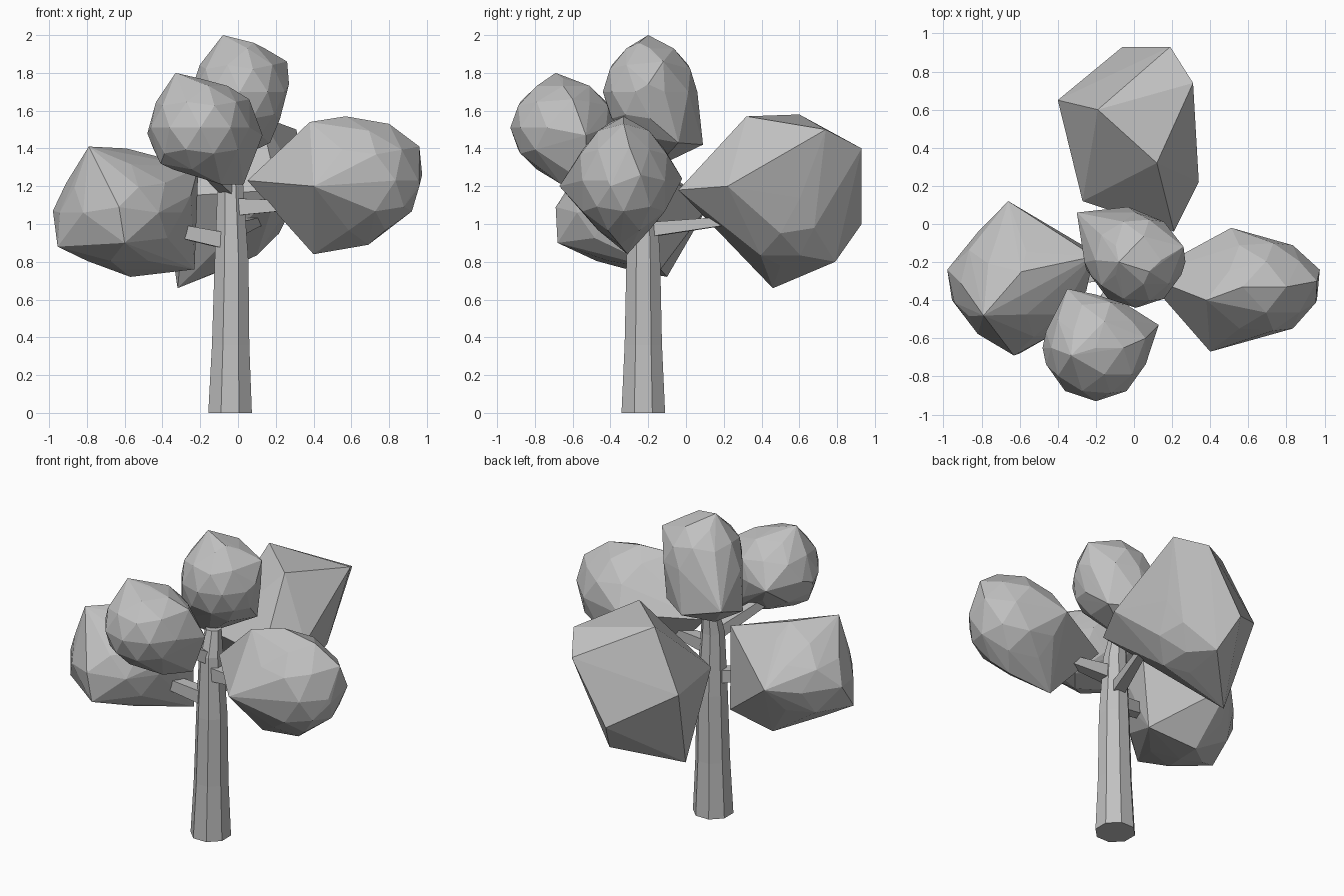
import bpy
import bmesh
from math import pi
from mathutils import Matrix, Vector

cube = bpy.data.objects.get("Cube")
if cube:
    bpy.data.objects.remove(cube, do_unlink=True)

grey = bpy.data.materials.new("plain grey")
grey.use_nodes = True
grey.diffuse_color = (0.53, 0.53, 0.53, 1)
grey.node_tree.nodes["Principled BSDF"].inputs["Base Color"].default_value = grey.diffuse_color


def finish(name, bm):
    """Turn a bmesh into a flat shaded object."""
    bmesh.ops.recalc_face_normals(bm, faces=bm.faces)
    mesh = bpy.data.meshes.new(name)
    bm.to_mesh(mesh)
    bm.free()
    mesh.materials.append(grey)
    obj = bpy.data.objects.new(name, mesh)
    bpy.context.collection.objects.link(obj)


def foliage(name, centre, radii, corners):
    """A faceted clump: a stretched icosphere wrapped together with its corners."""
    bm = bmesh.new()
    placing = Matrix.LocRotScale(Vector(centre), None, Vector(radii))
    bmesh.ops.create_icosphere(bm, subdivisions=2, radius=1, matrix=placing)
    points = [v.co.copy() for v in bm.verts] + [Vector(c) for c in corners]
    bm.clear()
    for point in points:
        bm.verts.new(point)
    bmesh.ops.convex_hull(bm, input=bm.verts[:])
    loose = [v for v in bm.verts if not v.link_faces]
    bmesh.ops.delete(bm, geom=loose, context='VERTS')
    finish(name, bm)


def limb(name, path, sides):
    """A tapering tube through (point, radius) pairs."""
    bm = bmesh.new()
    axis = (Vector(path[-1][0]) - Vector(path[0][0])).normalized()
    turn = axis.to_track_quat('Z', 'Y').to_matrix().to_4x4()
    if sides > 4:
        turn = Matrix.Identity(4)  # the trunk keeps level rings
    rings = []
    for point, radius in path:
        place = Matrix.Translation(point) @ turn @ Matrix.Rotation(pi / sides, 4, 'Z')
        rings.append(bmesh.ops.create_circle(bm, segments=sides, radius=radius, matrix=place)["verts"])
    for low, high in zip(rings, rings[1:]):
        for i in range(sides):
            j = (i + 1) % sides
            bm.faces.new((low[i], low[j], high[j], high[i]))
    bm.faces.new(rings[0])
    bm.faces.new(rings[-1])
    finish(name, bm)


# Trunk and branches
limb("trunk", [((-.042, -.226, 0), .125), ((-.039, -.226, .36), .107),
               ((-.034, -.226, .8), .097), ((-.04, -.226, 1.2), .074),
               ((-.04, -.2, 1.36), .05)], 8)
limb("left_branch", [((-.02, -.24, 1.09), .065), ((.3, -.28, 1.1), .035)], 4)
limb("right_branch", [((-.06, -.24, .91), .06), ((-.3, -.28, .96), .05)], 4)
limb("back_branch", [((-.03, -.2, .97), .055), ((.12, .25, 1.02), .03)], 4)
limb("front_branch", [((-.04, -.24, 1.18), .055), ((-.25, -.54, 1.37), .035)], 4)

# Foliage clumps
foliage("left_foliage", (.64, -.33, 1.23), (.33, .27, .31),
        [(.05, -.27, 1.23), (.4, -.31, .84), (.4, -.67, 1.2), (.51, -.02, 1.24),
         (.38, -.4, 1.54), (.57, -.33, 1.57), (.69, -.35, .89), (.8, -.33, 1.53),
         (.96, -.3, 1.41), (.975, -.24, 1.26), (.96, -.4, 1.2)])
foliage("right_foliage", (-.62, -.31, 1.06), (.34, .33, .3),
        [(-.66, .12, 1.1), (-.57, -.1, .72), (-.23, -.135, .76), (-.21, -.17, 1.3),
         (-.79, -.48, 1.41), (-.59, -.25, 1.4), (-.63, -.69, 1.09), (-.6, -.68, .9),
         (-.955, -.4, .88), (-.98, -.24, 1.07), (-.25, -.35, 1.15)])
foliage("back_foliage", (-.02, .5, 1.14), (.28, .34, .36),
        [(.21, -.04, 1.18), (.12, .32, 1.57), (-.19, .6, 1.58), (.31, .74, 1.5),
         (.19, .93, 1.4), (-.06, .93, 1), (-.4, .65, 1.2), (-.27, .12, 1.15),
         (-.32, .46, .66), (.34, .22, 1.2), (.01, .79, .8)])
foliage("front_foliage", (-.2, -.65, 1.51), (.275, .28, .26),
        [(-.33, -.69, 1.8), (-.13, -.65, 1.75), (.06, -.6, 1.66), (.13, -.53, 1.47),
         (.03, -.52, 1.21), (-.09, -.66, 1.21), (-.41, -.7, 1.32),
         (-.48, -.65, 1.48), (-.35, -.34, 1.5)])
foliage("top_foliage", (.01, -.19, 1.7), (.25, .25, .27),
        [(-.08, -.2, 2), (.08, -.25, 1.96), (.26, -.12, 1.86), (.27, -.2, 1.74),
         (-.3, .06, 1.5), (-.03, .09, 1.42), (.17, -.04, 1.43),
         (-.1, -.16, 1.3), (-.25, -.24, 1.38), (-.26, -.2, 1.67)])
